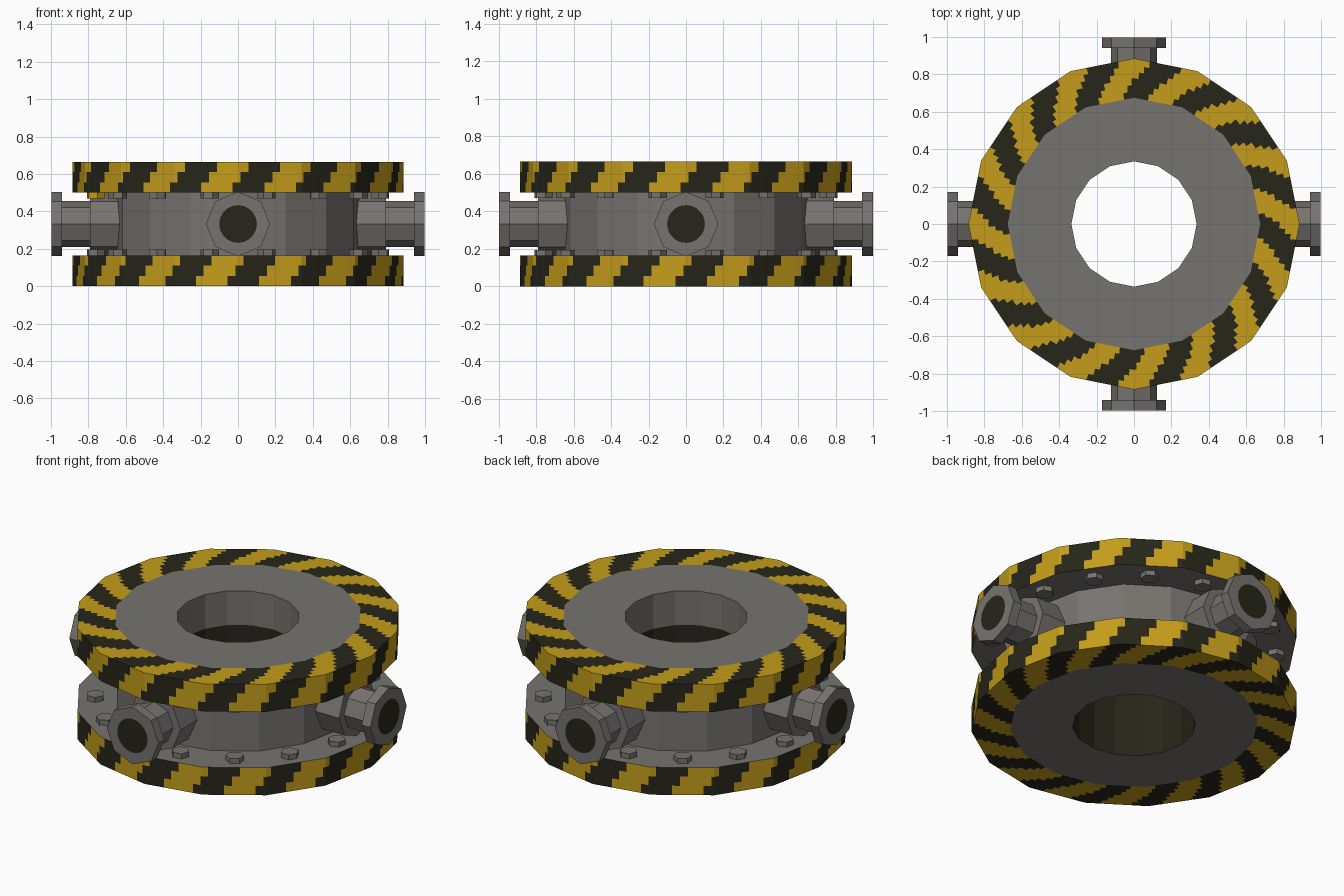
import bpy, bmesh, math
from mathutils import Matrix, Vector

if "Cube" in bpy.data.objects:
    bpy.data.objects.remove(bpy.data.objects["Cube"])

SIDES, COLS = 16, 24           # ring facets, stripe columns per facet
TOP, GAP_HI, GAP_LO = 0.665, 0.5, 0.165
MID = TOP / 2


def material(name, rgb):
    m = bpy.data.materials.new(name)
    m.diffuse_color = (*rgb, 1)
    m.use_nodes = True
    m.node_tree.nodes["Principled BSDF"].inputs["Base Color"].default_value = m.diffuse_color
    return m


GREY = material("grey metal", (0.183, 0.172, 0.16))
YELLOW = material("hazard yellow", (0.555, 0.337, 0.0105))
DARK = material("dark olive", (0.02, 0.019, 0.01))
MATS = [GREY, YELLOW, DARK]


def finish(name, bm, matrix=None):
    bmesh.ops.remove_doubles(bm, verts=bm.verts, dist=1e-5)
    if matrix:
        bm.transform(matrix)
    mesh = bpy.data.meshes.new(name)
    bm.to_mesh(mesh)
    bm.free()
    for m in MATS:
        mesh.materials.append(m)
    ob = bpy.data.objects.new(name, mesh)
    bpy.context.collection.objects.link(ob)
    return ob


def ring_point(u, r, z, sides):
    """Point on a regular polygon, u counted in facets."""
    i = math.floor(u)
    a, b = (Vector((math.cos(k * math.tau / sides), math.sin(k * math.tau / sides), 0)) * r
            for k in (i, i + 1))
    p = a.lerp(b, u - i)
    p.z = z
    return p


def band(bm, a, b, sides=SIDES, cols=1, colour=lambda c: 0):
    """Ring of faces between two (radius, height) points, profile going up outside."""
    for c in range(sides * cols):
        u0, u1 = c / cols, (c + 1) / cols
        pts = [ring_point(u0, *a, sides), ring_point(u1, *a, sides),
               ring_point(u1, *b, sides), ring_point(u0, *b, sides)]
        f = bm.faces.new([bm.verts.new(p) for p in pts])
        f.material_index = colour(c)


# first dark column of each stripe row: three up the rim, six inward on the face
STARTS = [-2, 1, 4, 6, 8, 10, 13, 15, 17]


def striped_disc(name, phase, matrix=None):
    bm = bmesh.new()
    band(bm, (0.63, GAP_HI), (0.885, GAP_HI))
    rows = [(0.885, GAP_HI + (TOP - GAP_HI) * k / 3) for k in range(4)]
    rows += [(0.885 - 0.21 * k / 6, TOP) for k in range(1, 7)]
    for a, b, start in zip(rows, rows[1:], STARTS):
        band(bm, a, b, cols=COLS,
             colour=lambda c: 2 if (c - start - phase) % COLS < COLS // 2 else 1)
    band(bm, rows[-1], (0.335, TOP))
    return finish(name, bm, matrix)


# upper and lower hazard discs
striped_disc("upper_disc", 0)
striped_disc("lower_disc", 12,
             Matrix.Translation((0, 0, TOP)) @ Matrix.Rotation(math.pi, 4, 'X'))

# central drum
bm = bmesh.new()
band(bm, (0.667, GAP_LO), (0.667, GAP_HI))
finish("drum", bm)

# through hole wall, dark in its lower part
bm = bmesh.new()
band(bm, (0.335, TOP), (0.335, 0.46))
band(bm, (0.335, 0.46), (0.335, 0), colour=lambda c: 2)
finish("hole_wall", bm)

# four octagonal pipe ports with a root collar, an end flange and a round dark mouth
PORT = [(0.172, 0.60), (0.172, 0.79), (0.124, 0.79), (0.124, 0.94),
        (0.172, 0.94), (0.172, 0.998), (0.0, 0.998)]
for n in range(4):
    bm = bmesh.new()
    for a, b in zip(PORT, PORT[1:-1]):
        band(bm, a, b, sides=8)
    bm.faces.new([bm.verts.new(ring_point(i, *PORT[-2], 8)) for i in range(8)])
    mouth = bm.faces.new([bm.verts.new(ring_point(i, 0.101, 1.0, 20)) for i in range(20)])
    mouth.material_index = 2
    finish(f"port_{n + 1}", bm,
           Matrix.Translation((0, 0, MID)) @ Matrix.Rotation(n * math.pi / 2, 4, 'Z')
           @ Matrix.Rotation(math.pi / 2, 4, 'Y'))

# hexagonal bolt heads on the facing sides of both discs, one upper bolt painted
for label, z in (("lower", GAP_LO + 0.013), ("upper", GAP_HI - 0.013)):
    bm = bmesh.new()
    for i in range(SIDES):
        a = (i + 0.5) * math.tau / SIDES
        new = bmesh.ops.create_cone(bm, cap_ends=True, segments=6, radius1=0.05,
                                    radius2=0.05, depth=0.034,
                                    matrix=Matrix.Rotation(a, 4, 'Z')
                                    @ Matrix.Translation((0.775, 0, z)))
        if label == "upper" and i == 8:
            for f in {f for v in new["verts"] for f in v.link_faces}:
                f.material_index = 1
    finish(f"{label}_bolts", bm)
